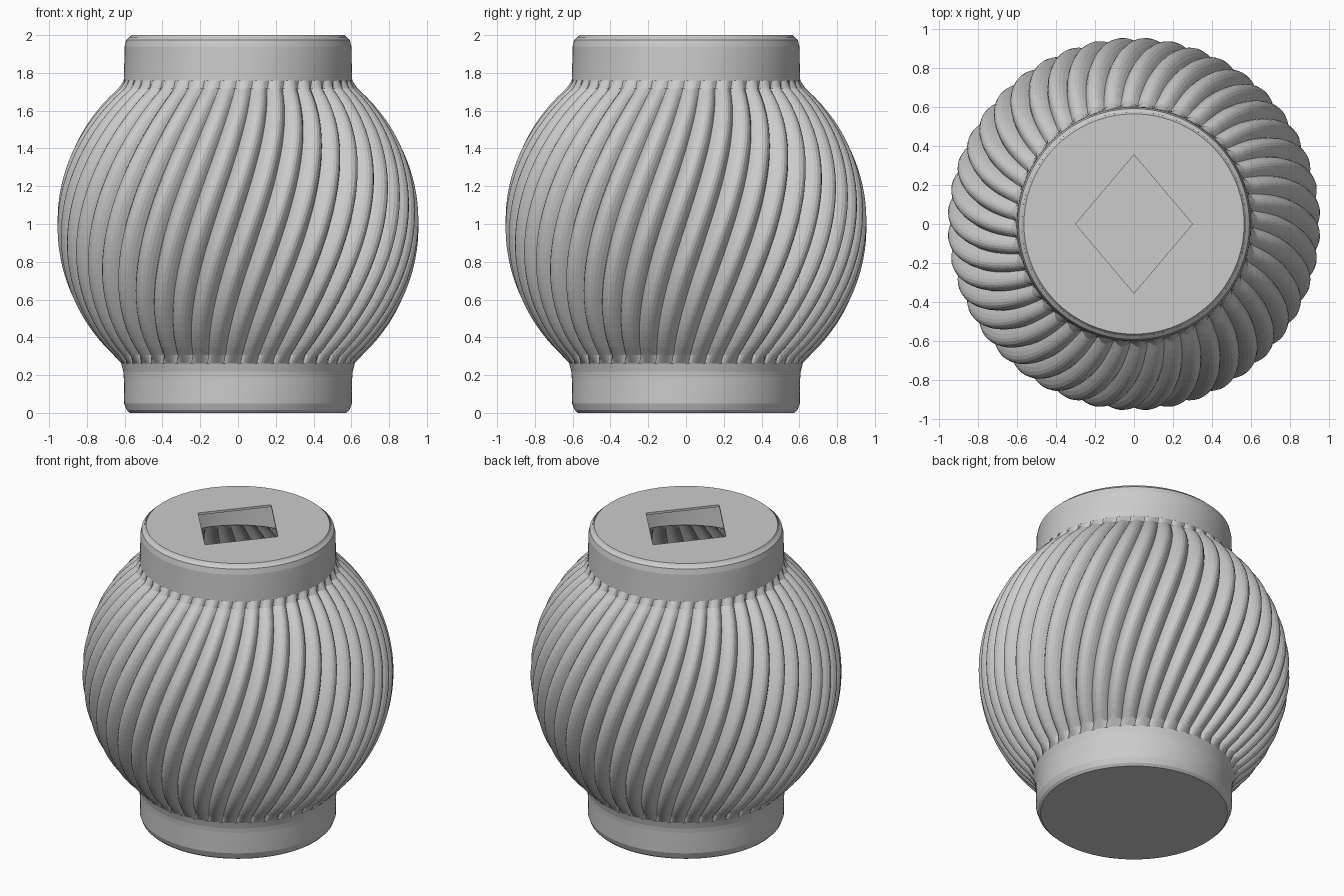
import bpy, bmesh, math

if "Cube" in bpy.data.objects:
    bpy.data.objects.remove(bpy.data.objects["Cube"])

LOBES, STEPS = 44, 8
SEG = LOBES * STEPS
TWIST = 0.36           # radians of swirl per unit of height
COLLAR = 0.605
WALL = 0.03

grey = bpy.data.materials.new("plain grey")
grey.diffuse_color = (0.6, 0.6, 0.6, 1)
grey.use_nodes = True
grey.node_tree.nodes["Principled BSDF"].inputs["Base Color"].default_value = grey.diffuse_color


def loft(name, rings, seg, cap_first=False, cap_last=False, loop=False):
    """Skin a list of (z, turn, radius function of segment index and angle)."""
    bm = bmesh.new()
    rows = []
    for z, turn, rad in rings:
        row = []
        for j in range(seg):
            a = 2 * math.pi * j / seg
            r = rad(j, a)
            row.append(bm.verts.new((r * math.cos(a + turn), r * math.sin(a + turn), z)))
        rows.append(row)
    pairs = list(zip(rows, rows[1:]))
    if loop:
        pairs.append((rows[-1], rows[0]))
    for lo, hi in pairs:
        for j in range(seg):
            k = (j + 1) % seg
            bm.faces.new((lo[j], lo[k], hi[k], hi[j]))
    if cap_first:
        bm.faces.new(rows[0][::-1])
    if cap_last:
        bm.faces.new(rows[-1])
    bmesh.ops.recalc_face_normals(bm, faces=bm.faces)
    me = bpy.data.meshes.new(name)
    bm.to_mesh(me)
    bm.free()
    me.materials.append(grey)
    ob = bpy.data.objects.new(name, me)
    bpy.context.collection.objects.link(ob)
    return ob


def lobed(z, inset, floor):
    """Sphere section with scalloped lobes, never thinner than the collar."""
    base = math.sqrt(max(0.0, 0.957 ** 2 - (z - 1.0) ** 2))

    def rad(j, a):
        u = 2 * (j % STEPS) / STEPS - 1
        return max(floor, base * (1 - 0.058 * u * u)) - inset
    return rad


def round_ring(r):
    return lambda j, a: r


def diamond(j, a):
    return 1 / (abs(math.cos(a)) / 0.30 + abs(math.sin(a)) / 0.355)


def turn(z):
    return TWIST * (z - 1.0)


# outer wall: foot, swirled round body, neck with bevelled rims
outer = [(0.0, 0.575), (0.015, 0.59), (0.05, 0.603), (0.19, COLLAR)]
rings = [(z, turn(z), round_ring(r)) for z, r in outer]
rows = 36
for i in range(rows + 1):
    z = 0.22 + 1.54 * i / rows
    # small fillet where the body meets the foot
    fillet = COLLAR + 0.02 * max(0.0, 1 - abs(z - 0.29) / 0.08)
    rings.append((z, turn(z), lobed(z, 0, fillet)))
for z, r in [(1.94, 0.60), (1.975, 0.592), (1.99, 0.575)]:
    rings.append((z, turn(z), round_ring(r)))

# inner wall, seen through the opening
rings_in = [(0.03, turn(0.03), round_ring(COLLAR - WALL)),
            (0.25, turn(0.25), round_ring(COLLAR - WALL))]
for i in range(27):
    z = 0.28 + 1.43 * i / 26
    rings_in.append((z, turn(z), lobed(z, WALL, COLLAR)))
rings_in += [(1.73, turn(1.73), round_ring(COLLAR - WALL)),
             (1.985, turn(1.985), round_ring(COLLAR - WALL))]

loft("swirled_body", rings, SEG, cap_first=True)
loft("inner_wall", rings_in, SEG, cap_first=True)

# thin lid with a diamond opening
loft("top_plate", [(1.985, 0, round_ring(0.575)), (2.0, 0, round_ring(0.565)),
                   (2.0, 0, diamond), (1.985, 0, diamond)], 128, loop=True)
